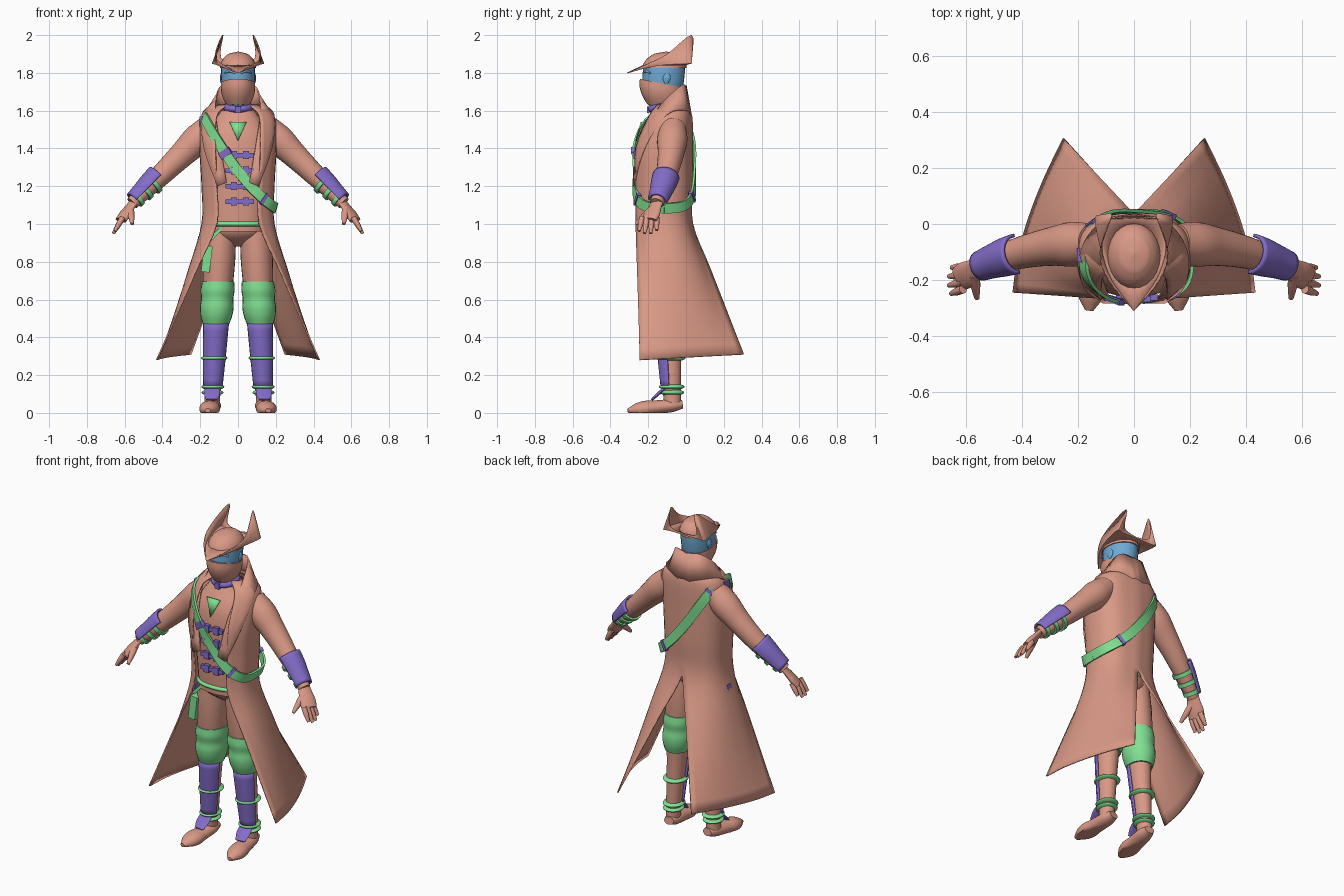
import bpy, bmesh, math
from mathutils import Vector

if "Cube" in bpy.data.objects:
    bpy.data.objects.remove(bpy.data.objects["Cube"])


def material(name, *rgb):
    mat = bpy.data.materials.new(name)
    mat.use_nodes = True
    mat.diffuse_color = (*rgb, 1)
    mat.node_tree.nodes["Principled BSDF"].inputs["Base Color"].default_value = (*rgb, 1)
    return mat


clay = material("clay", .7, .32, .24)
green = material("green", .22, .75, .29)
purple = material("purple", .23, .15, .58)
blue = material("blue", .16, .4, .66)
made = []


def finish(name, bm, mat, mirror=False, thick=0):
    bmesh.ops.remove_doubles(bm, verts=bm.verts, dist=.0005)
    bmesh.ops.recalc_face_normals(bm, faces=bm.faces)
    mesh = bpy.data.meshes.new(name)
    bm.to_mesh(mesh)
    bm.free()
    mesh.materials.append(mat)
    ob = bpy.data.objects.new(name, mesh)
    bpy.context.collection.objects.link(ob)
    if mirror:
        ob.modifiers.new("mirror", 'MIRROR')
    if thick:
        solid = ob.modifiers.new("thickness", 'SOLIDIFY')
        solid.thickness, solid.offset = thick, 0
    made.append(ob)


def spline(points, steps=4):
    """Smooth curve through points of any dimension."""
    pts = [Vector(p) for p in points]
    pts = [pts[0] * 2 - pts[1]] + pts + [pts[-1] * 2 - pts[-2]]
    curve = []
    for a, b, c, d in zip(pts, pts[1:], pts[2:], pts[3:]):
        for i in range(steps):
            t = i / steps
            curve.append(b + (c - a) * t / 2 + (a * 2 - b * 5 + c * 4 - d) * t * t / 2
                         + (b * 3 - a - c * 3 + d) * t ** 3 / 2)
    return curve + [pts[-2]]


def oval(angle, width, depth, power=1):
    """Point on a rounded oval; a lower power makes it squarer."""
    c, s = math.cos(angle), math.sin(angle)
    return width * math.copysign(abs(c) ** power, c), depth * math.copysign(abs(s) ** power, s)


def loft(name, rows, mat, closed=True, **options):
    bm = bmesh.new()
    rings = [[bm.verts.new(p) for p in row] for row in rows]
    count = len(rings[0])
    for low, high in zip(rings, rings[1:]):
        for i in range(count if closed else count - 1):
            j = (i + 1) % count
            bm.faces.new((low[i], low[j], high[j], high[i]))
    if closed:
        bm.faces.new(rings[0])
        bm.faces.new(rings[-1])
    finish(name, bm, mat, **options)


def limb(name, path, radii, mat, ratio=1, power=1, arc=None, tilt=0, **options):
    """Ovals along a path; upright paths get level rings, and two points give a straight path."""
    path = [Vector(p) for p in path]
    if len(path) == 2:
        last = len(radii) - 1
        path = [path[0].lerp(path[1], k / last) for k in range(last + 1)]
    upright = abs((path[-1] - path[0]).normalized().z) > .9
    curve = spline([(*p, r) for p, r in zip(path, radii)])
    count = 24
    start, end = arc or (0, math.tau * (1 - 1 / count))
    rows = []
    for k, point in enumerate(curve):
        centre = point.to_3d()
        along = (curve[min(k + 1, len(curve) - 1)] - curve[max(k - 1, 0)]).to_3d().normalized()
        side, up = Vector((1, 0, 0)), Vector((0, 1, 0))
        if not upright:
            side = along.cross(Vector((0, 0, 1))).normalized()
            up = side.cross(along)
        row = []
        for i in range(count):
            u, v = oval(start + (end - start) * i / (count - 1), point[3], point[3] * ratio, power)
            spot = centre + side * u + up * v
            spot.z = max(spot.z + tilt * (spot.y - centre.y), 0)
            row.append(spot)
        rows.append(row)
    loft(name, rows, mat, closed=arc is None, **options)


def band(name, centre, radius, height, mat, **options):
    half = Vector((0, 0, height / 2))
    inner = radius - .015
    limb(name, (centre - half, centre + half), (inner, radius, radius, inner), mat, **options)


def sheet(name, rows, mat, smooth_down=False, **options):
    """Thin half sheet, mirrored; smooth along rows and, if asked, across them."""
    rows = [spline(row) for row in rows]
    if smooth_down:
        rows = list(zip(*[spline(column) for column in zip(*rows)]))
    for row in rows:
        for p in row:
            p.x = max(p.x, 0)
    loft(name, rows, mat, closed=False, mirror=True, **options)


def ribbon(name, path, width, mat, out=.006):
    """Flat strap that follows a path around the body."""
    rows = []
    for k, p in enumerate(path):
        along = (path[min(k + 1, len(path) - 1)] - path[max(k - 1, 0)]).normalized()
        normal = p - Vector((0, -.12, 1.3))
        normal.z *= .3
        normal = (normal - along * normal.dot(along)).normalized()
        across = along.cross(normal) * width / 2
        normal *= out
        rows.append([p + across + normal, p - across + normal, p - across - normal, p + across - normal])
    loft(name, rows, mat)


def box(name, centre, size, mat, turn=0):
    bm = bmesh.new()
    bmesh.ops.create_cube(bm, size=1)
    c, s = math.cos(turn), math.sin(turn)
    for v in bm.verts:
        x, y, z = (a * b for a, b in zip(v.co, size))
        v.co = Vector((c * x + s * z, y, c * z - s * x)) + Vector(centre)
    finish(name, bm, mat)


# Torso and neck
limb("vest", ((0, -.13, .96), (0, -.11, 1.6)), (.145, .155, .165, .175, .18, .16, .09), clay,
     ratio=.79, power=.85)
limb("neck", ((0, -.1, 1.5), (0, -.12, 1.7)), (.07, .065, .065), clay)
limb("scarf", ((0, -.12, 1.5), (0, -.11, 1.6)), (.09, .11, .1, .07), clay, tilt=.2)
band("choker", Vector((0, -.12, 1.62)), .08, .045, purple, tilt=.15)
box("choker_buckle", (0, -.2, 1.605), (.03, .015, .035), purple)
bm = bmesh.new()
bm.faces.new([bm.verts.new(p) for p in ((-.045, -.235, 1.54), (.045, -.235, 1.54), (0, -.265, 1.44))])
finish("shirt_front", bm, green, thick=.008)

# Head and face covering
limb("face", ((0, -.13, 1.6), (0, -.115, 1.84)), (.04, .07, .085, .09, .09), blue, ratio=1.23)
limb("mask", ((0, -.135, 1.62), (0, -.128, 1.745)), (.055, .078, .09, .091), clay, ratio=1.28, tilt=-.2)
limb("brows", ((.015, -.225, 1.8), (.045, -.213, 1.81), (.07, -.19, 1.8)), (.006, .007, .005), blue, mirror=True)
limb("ears", ((.086, -.105, 1.74), (.086, -.1, 1.8)), (.003, .009, .01, .004), blue, ratio=2, mirror=True)

# Hat with upturned horned brim
steps = 8
limb("hat_crown", ((0, -.115, 1.825), (0, -.105, 1.913)),
     [.095 * math.sqrt(1 - (k / steps) ** 2) + .001 for k in range(steps + 1)], clay, ratio=1.22)
inner = [oval(math.pi * (k / 5 - .5), .09, .11) for k in range(6)]
sheet("hat_brim", [
    [(x, y - .115, 1.84) for x, y in inner],
    [(0, -.31, 1.8), (.08, -.2, 1.83), (.115, -.1, 1.845), (.137, .02, 1.85), (.1, .02, 1.85), (0, .02, 1.85)],
    [(0, -.31, 1.8), (.09, -.2, 1.85), (.12, -.1, 1.9), (.08, .03, 2), (.09, .025, 1.88), (0, .02, 1.855)],
], clay, thick=.005)


# Long coat, split at the back and flared to the hem
def coat_row(z, width, depth):
    back = .034 - max(0, z - 1.56) / 2
    row = []
    for k in range(5):
        x, y = oval(-1 + (math.pi / 2 + 1) * k / 4, width, depth, .85)
        row.append(Vector((x, back - depth + y, z)))
    return row


waist = coat_row(1, .19, .16)
hem = [Vector((.43 - .18 * t ** 1.6, -.245 + .55 * t, .28 + .03 * t)) for t in (k / 4 for k in range(5))]
skirt = [[a.lerp(b, k / 3) for a, b in zip(waist, hem)] for k in range(4)]
sheet("coat", [coat_row(1.63, .1, .08), coat_row(1.57, .19, .12), coat_row(1.4, .2, .16),
               coat_row(1.2, .19, .16)] + skirt, clay, smooth_down=True, thick=.008)
sheet("collar", [
    [(.06, -.28, 1.22), (.1, -.24, 1.45), (.12, -.14, 1.62), (.09, -.03, 1.73), (0, 0, 1.73)],
    [(.11, -.28, 1.2), (.18, -.22, 1.4), (.19, -.1, 1.58), (.12, 0, 1.6), (0, .03, 1.56)],
], clay, thick=.008)


# Sleeves, bracers and hands
def arm(t):
    return Vector((.15 + .41 * t, -.07 - .085 * t * t, 1.51 - .4 * t))


def arm_part(name, start, end, radii, mat, **options):
    last = len(radii) - 1
    path = [arm(start + (end - start) * k / last) for k in range(last + 1)]
    limb(name, path, radii, mat, mirror=True, **options)


arm_part("sleeves", 0, 1, (.07, .08, .07, .062, .055, .045, .034), clay)
arm_part("bracers", .65, .97, (.067, .063, .055, .048), purple, arc=(.2, math.pi + .2), thick=.012)
for k in range(3):
    t = .74 + .1 * k
    radius = .063 - .008 * k
    arm_part(f"bracer_strap_{k}", t - .02, t + .02, (radius, radius), green)
limb("palms", ((.55, -.15, 1.12), (.62, -.195, 1.02)), (.034, .04, .048, .045), clay, ratio=.45, mirror=True)
for k, reach in enumerate((.8, 1, 1, .85)):
    root = Vector((.61, -.155 - .026 * k, 1.035))
    tip = root + Vector((.05, -.006 * k, -.085)) * reach
    limb(f"finger_{k}", (root, tip), (.015, .014, .008), clay, mirror=True)
limb("thumbs", ((.57, -.18, 1.08), (.56, -.265, 1)), (.02, .017, .009), clay, mirror=True)


# Legs, knee wraps and shin guards
def leg(z):
    return Vector((.14 - .05 * z, -.07 - .04 * z, z))


def leg_part(name, low, high, radii, mat, **options):
    limb(name, (leg(low), leg(high)), radii, mat, ratio=1.12, mirror=True, **options)


leg_part("legs", .05, 1, (.04, .048, .058, .075, .085, .08), clay)
leg_part("knee_wraps", .47, .695, (.07, .084, .089, .085, .09, .085), green)
leg_part("shin_guards", .13, .48, (.047, .057, .065), purple, arc=(math.pi + .25, math.tau - .25), thick=.012)
limb("hips", ((0, -.1, .88), (0, -.12, 1)), (.05, .14, .155), clay, ratio=.77)
for k, (z, radius) in enumerate(((.29, .068), (.138, .059), (.108, .056))):
    band(f"shin_strap_{k}", leg(z), radius, .025, green, ratio=1.12, mirror=True)

# Shoes
limb("shoes", ((.13, -.02, .045), (.16, -.308, .012)), (.03, .045, .048, .05, .055, .045, .015), clay,
     ratio=.75, mirror=True)
limb("shoe_tongues", ((.135, -.115, .13), (.14, -.18, .07)), (.04, .042, .03), purple, ratio=.2, mirror=True)

# Shoulder strap looped across the body, with buckles
strap = []
steps = 60
for k in range(steps + 1):
    x, y = oval(math.tau * k / steps, .19, .16, .66)
    x += .01
    z = 1.28 - 1.3 * x + 1.6 * x * x
    if y < 0:
        y *= 1 - max(0, z - 1.4)
    strap.append(Vector((x, y - .115, z)))
ribbon("shoulder_strap", strap, .055, green)
for k, place in enumerate((.17, .4, .7, .84)):
    first = int(place * steps)
    ribbon(f"strap_buckle_{k}", strap[first:first + 2], .064, purple, out=.011)
box("shoulder_buckle", (-.19, -.11, 1.53), (.025, .05, .08), purple)

# Vest clasps
for k in range(4):
    z = 1.365 - .082 * k
    box(f"clasp_strap_{k}", (.01, -.262, z), (.15, .022, .024), purple)
    for side in (-1, 1):
        box(f"clasp_buckle_{k}_{side}", (.01 + side * .032, -.267, z), (.032, .022, .044), purple)

# Belt, hip holster and pouch
band("belt", Vector((0, -.127, 1)), .158, .03, green, ratio=.82, power=.85)
box("holster_strap", (-.11, -.222, .955), (.1, .012, .018), green, turn=-.8)
box("holster", (-.165, -.17, .815), (.045, .07, .14), green, turn=.12)
box("hip_pouch", (-.205, -.12, .91), (.02, .04, .05), purple, turn=.2)

bpy.ops.object.select_all(action='DESELECT')
for ob in made:
    ob.select_set(True)
bpy.context.view_layer.objects.active = made[0]
bpy.ops.object.shade_smooth_by_angle(angle=math.radians(40))
